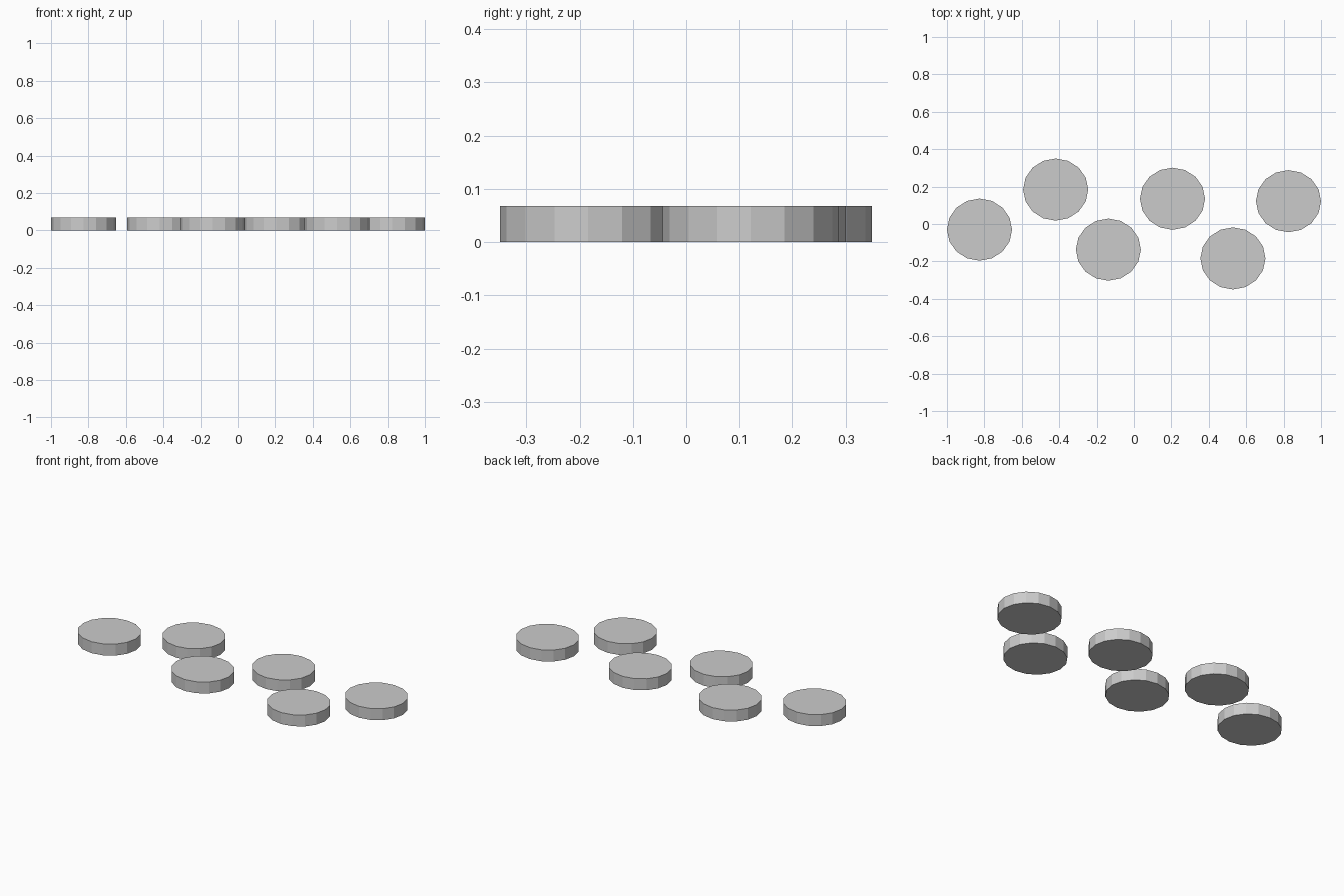
import bpy

if "Cube" in bpy.data.objects:
    bpy.data.objects.remove(bpy.data.objects["Cube"])

RX, RY, H = 0.174, 0.166, 0.068   # slightly oval discs

# Stepping stones winding along x
centres = [(-0.826, -0.03), (-0.419, 0.184), (-0.137, -0.137),
           (0.206, 0.135), (0.529, -0.184), (0.826, 0.122)]


def stone(index, x, y):
    # 16-sided flat disc standing on the ground, a corner on each axis
    bpy.ops.mesh.primitive_cylinder_add(vertices=16, radius=1, depth=1,
                                        location=(x, y, H / 2))
    ob = bpy.context.object
    ob.name = f"stepping_stone_{index}"
    ob.scale = (RX, RY, H)
    bpy.ops.object.transform_apply(location=False, rotation=False, scale=True)


for i, (x, y) in enumerate(centres, 1):
    stone(i, x, y)
